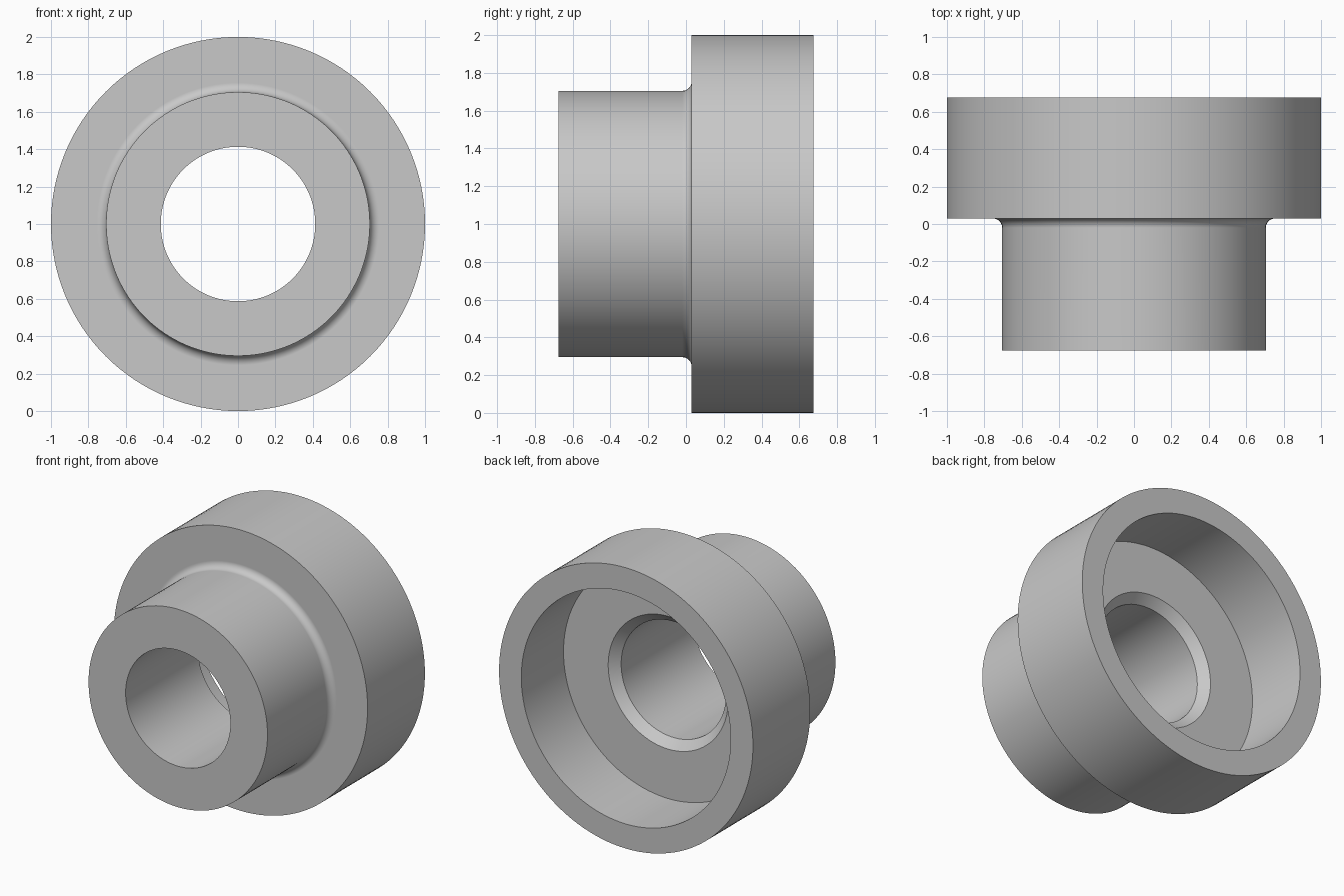
import bpy, bmesh, math

if "Cube" in bpy.data.objects:
    bpy.data.objects.remove(bpy.data.objects["Cube"], do_unlink=True)

# Plain grey material
grey = bpy.data.materials.new("plain grey")
grey.use_nodes = True
colour = (0.58, 0.58, 0.58, 1)
grey.diffuse_color = colour
grey.node_tree.nodes["Principled BSDF"].inputs["Base Color"].default_value = colour

SEGMENTS = 128
FRONT, SHOULDER, FLOOR, BACK = -0.675, 0.03, 0.20, 0.675
BORE, BOSS, CAVITY, RIM = 0.413, 0.705, 0.825, 1.0
FILLET, CHAMFER = 0.05, 0.06

# Half section as (radius, y), running round the outside and back through the bore
profile = [(BORE, FRONT), (BOSS, FRONT)]
for i in range(9):  # concave fillet between boss and flange
    a = math.radians(90) * i / 8
    profile.append((BOSS + FILLET * (1 - math.cos(a)),
                    SHOULDER - FILLET * (1 - math.sin(a))))
profile += [(RIM, SHOULDER), (RIM, BACK),
            (CAVITY, BACK), (CAVITY, FLOOR),
            (BORE + CHAMFER, FLOOR), (BORE, FLOOR - CHAMFER)]

# Turn the section about the y axis
bm = bmesh.new()
rings = []
for radius, y in profile:
    ring = []
    for i in range(SEGMENTS):
        a = math.tau * i / SEGMENTS
        ring.append(bm.verts.new((radius * math.cos(a), y, radius * math.sin(a))))
    rings.append(ring)
for k, ring in enumerate(rings):
    following = rings[(k + 1) % len(rings)]
    for i in range(SEGMENTS):
        j = (i + 1) % SEGMENTS
        bm.faces.new((ring[i], ring[j], following[j], following[i]))
bmesh.ops.recalc_face_normals(bm, faces=bm.faces)

mesh = bpy.data.meshes.new("flanged_bushing")
bm.to_mesh(mesh)
bm.free()
mesh.materials.append(grey)
bushing = bpy.data.objects.new("flanged_bushing", mesh)
bushing.location.z = RIM
bpy.context.collection.objects.link(bushing)

# Smooth round walls, crisp corners, flat faces kept flat beside the fillet
bpy.ops.object.select_all(action="DESELECT")
bushing.select_set(True)
bpy.context.view_layer.objects.active = bushing
bpy.ops.object.shade_smooth_by_angle(angle=math.radians(30))
weighted = bushing.modifiers.new("weighted normals", "WEIGHTED_NORMAL")
weighted.keep_sharp = True
